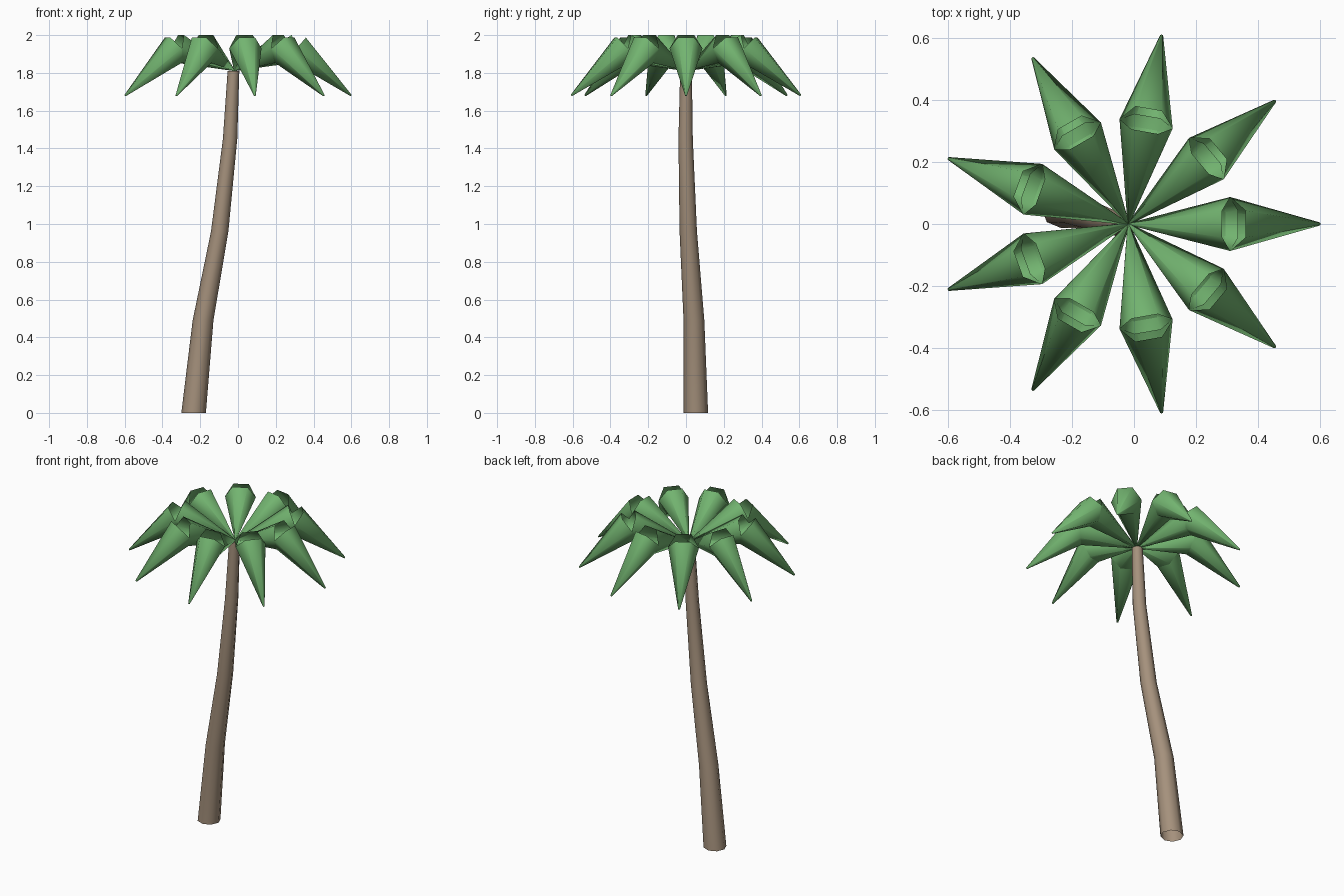
import bpy, bmesh, math
from mathutils import Vector, Matrix

if "Cube" in bpy.data.objects:
    bpy.data.objects.remove(bpy.data.objects["Cube"])


def material(name, rgb):
    m = bpy.data.materials.new(name)
    m.diffuse_color = (*rgb, 1)
    m.use_nodes = True
    m.node_tree.nodes["Principled BSDF"].inputs["Base Color"].default_value = m.diffuse_color
    return m


GREEN = material("leaf green", (0.17, 0.456, 0.162))
BROWN = material("bark brown", (0.376, 0.283, 0.202))


def add_object(name, bm, mat):
    for f in bm.faces:
        f.smooth = True
    mesh = bpy.data.meshes.new(name)
    bm.to_mesh(mesh)
    bm.free()
    mesh.materials.append(mat)
    ob = bpy.data.objects.new(name, mesh)
    bpy.context.collection.objects.link(ob)
    return ob


def bridge(bm, low, high):
    n = len(low)
    for i in range(n):
        j = (i + 1) % n
        bm.faces.new((low[i], low[j], high[j], high[i]))


# Trunk: leaning, tapering open tube (x, y, z, radius)
rings = [(-0.235, 0.052, 0.0, 0.065), (-0.185, 0.042, 0.49, 0.055),
         (-0.097, 0.012, 0.96, 0.046), (-0.042, -0.002, 1.45, 0.038),
         (-0.024, 0.0, 1.81, 0.031)]
SIDES = 8
bm = bmesh.new()
loops = []
for x, y, z, r in rings:
    loops.append([bm.verts.new((x + r * math.cos(math.tau * i / SIDES),
                                y + r * math.sin(math.tau * i / SIDES), z))
                  for i in range(SIDES)])
for low, high in zip(loops, loops[1:]):
    bridge(bm, low, high)
add_object("trunk", bm, BROWN)


# Fronds: each is a rising and a drooping six-sided cone, open at the bend
def open_cone(bm, base, tip, radius, tip_radius):
    base, tip = Vector(base), Vector(tip)
    axis = (tip - base).normalized()
    side = Vector((0, 1, 0))
    up = axis.cross(side)
    rows = []
    for centre, r in ((base, radius), (tip, tip_radius)):
        rows.append([bm.verts.new(centre + r * (math.cos(math.tau * i / 6) * side
                                                + math.sin(math.tau * i / 6) * up))
                     for i in range(6)])
    bridge(bm, *rows)
    bm.faces.new(rows[1])
    bmesh.ops.recalc_face_normals(bm, faces=bm.faces[:])


CENTRE_X = -0.018
for k in range(9):
    bm = bmesh.new()
    bend = (0.328, 0, 1.93)
    open_cone(bm, bend, (0, 0, 1.812), 0.087, 0.003)
    open_cone(bm, bend, (0.617, 0, 1.68), 0.087, 0.005)
    bm.transform(Matrix.Translation((CENTRE_X, 0, 0))
                 @ Matrix.Rotation(math.radians(40 * k), 4, 'Z'))
    add_object(f"frond_{k + 1}", bm, GREEN)
